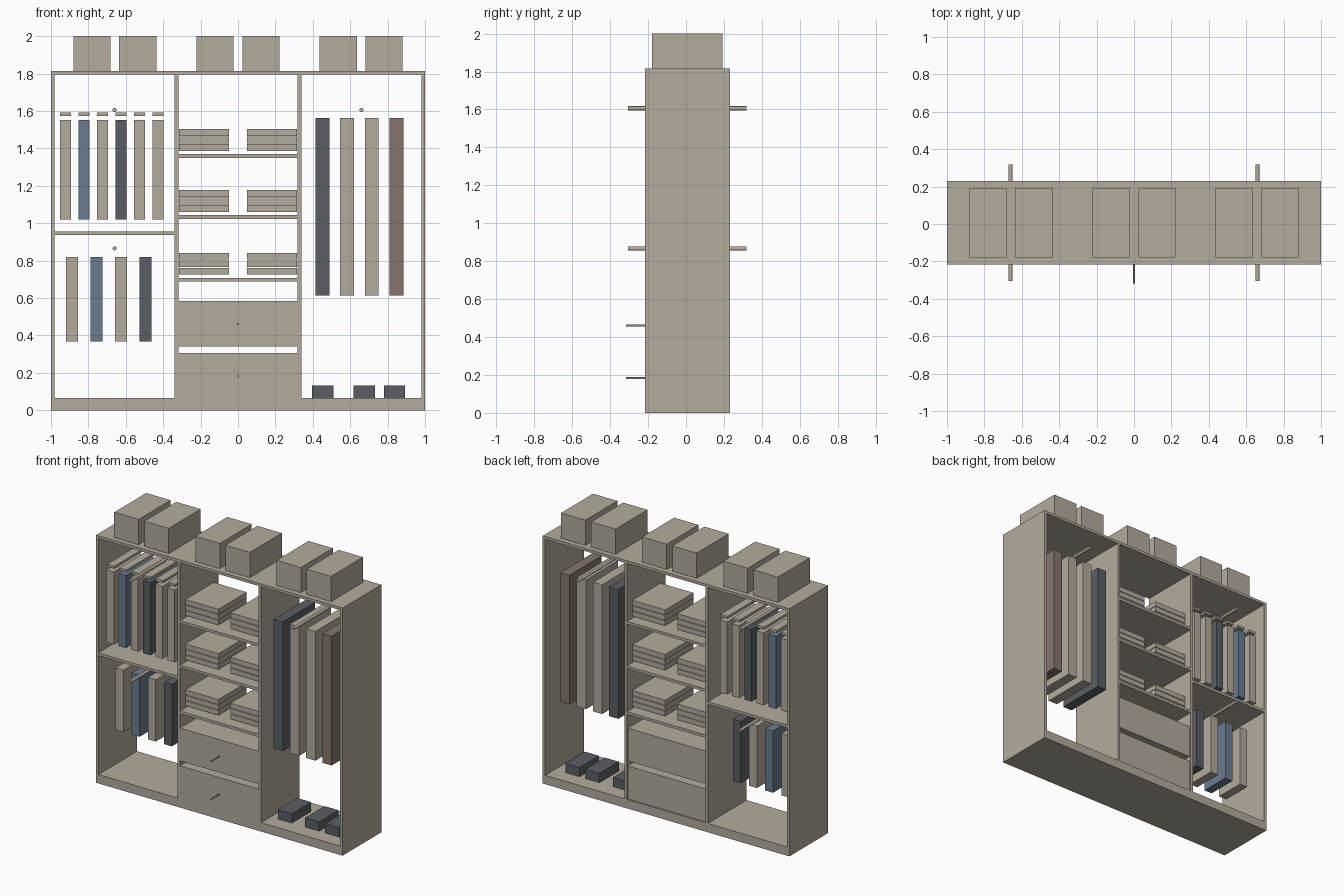
import bpy
import math

cube = bpy.data.objects.get("Cube")
if cube:
    bpy.data.objects.remove(cube, do_unlink=True)

MID = 0.007            # depth centre of the carcass
HALF = 0.224           # half depth of the carcass
FRONT = MID - HALF
FLOOR, TOP, PANEL = 0.065, 1.815, 0.02
INNER = 0.318          # inner face of the dividers


def material(name, colour):
    mat = bpy.data.materials.new(name)
    mat.use_nodes = True
    rgba = (*colour, 1)
    mat.diffuse_color = rgba
    mat.node_tree.nodes["Principled BSDF"].inputs["Base Color"].default_value = rgba
    return mat


BEIGE = material("beige", (0.456, 0.407, 0.337))
BLUE = material("slate blue", (0.144, 0.202, 0.279))
DARK = material("charcoal", (0.102, 0.114, 0.127))
BROWN = material("brown", (0.235, 0.181, 0.153))


def box(name, x, z, half_depth=HALF, mat=BEIGE, y=None):
    """Block from x and z ranges, centred in depth unless y is given."""
    y = y or (MID - half_depth, MID + half_depth)
    bpy.ops.mesh.primitive_cube_add(size=1, location=[sum(r) / 2 for r in (x, y, z)])
    ob = bpy.context.object
    ob.name = name
    ob.scale = [r[1] - r[0] for r in (x, y, z)]
    bpy.ops.object.transform_apply(location=False, rotation=False, scale=True)
    ob.data.materials.append(mat)
    return ob


def rod(name, x, z, radius, y0, y1):
    """Round bar running front to back."""
    bpy.ops.mesh.primitive_cylinder_add(
        vertices=16, radius=radius, depth=y1 - y0,
        location=(x, (y0 + y1) / 2, z), rotation=(math.pi / 2, 0, 0))
    ob = bpy.context.object
    ob.name = name
    ob.data.materials.append(BEIGE)
    bpy.ops.object.shade_smooth_by_angle()


def row(name, start, step, width, z, half_depth, mats):
    """Evenly spaced blocks along x, one for each material."""
    for i, mat in enumerate(mats):
        x = start + i * step
        box(f"{name}_{i + 1}", (x, x + width), z, half_depth, mat)


# Carcass
box("base", (-1 + PANEL, 1 - PANEL), (0, FLOOR))
box("top_panel", (-1 + PANEL, 1 - PANEL), (TOP - PANEL, TOP))
for side, s in (("left", 1), ("right", -1)):
    box(f"{side}_side_panel", sorted((s, s * (1 - PANEL))), (0, TOP))
    box(f"{side}_divider", sorted((s * INNER, s * (INNER + 0.021))), (FLOOR, TOP - PANEL))
box("right_bay_shelf", (-1 + PANEL, -INNER - 0.021), (0.937, 0.957))

# Centre shelves with folded stacks
for n, z in enumerate((0.708, 1.044, 1.37), 1):
    box(f"centre_shelf_{n}", (-INNER, INNER), (z - PANEL, z))
    for side, s in (("left", 1), ("right", -1)):
        for k in range(3):
            low = z + 0.017 + k * 0.04
            box(f"folded_{side}_{n}_{k + 1}", sorted((s * 0.049, s * 0.316)),
                (low, low + 0.036), 0.164)

# Drawers and pull handles
for n, z in enumerate((FLOOR, 0.342), 1):
    box(f"drawer_{n}", (-INNER, INNER), (z, z + 0.241), y=(FRONT, MID + HALF - 0.012))
    rod(f"drawer_handle_{n}", 0, z + 0.118, 0.005, MID - 0.324, FRONT + 0.01)

# Hanging rods
for name, x, z in (("upper_right_rod", -0.66, 1.606), ("lower_right_rod", -0.66, 0.866),
                   ("left_rod", 0.66, 1.606)):
    rod(name, x, z, 0.011, MID - 0.312, MID + 0.312)

# Hanging clothes
row("shirt", -0.952, 0.0988, 0.059, (1.021, 1.552), 0.17,
    (BEIGE, BLUE, BEIGE, DARK, BEIGE, BEIGE))
row("hanger", -0.952, 0.0988, 0.059, (1.574, 1.592), 0.165, [BEIGE] * 6)
row("trousers", -0.92, 0.131, 0.064, (0.367, 0.82), 0.112, (BEIGE, BLUE, BEIGE, DARK))
row("coat", 0.414, 0.132, 0.074, (0.615, 1.562), 0.185, (DARK, BEIGE, BEIGE, BROWN))

# Shoes on the base
for n, x in enumerate((0.396, 0.618, 0.78), 1):
    box(f"shoes_{n}", (x, x + 0.114), (FLOOR, 0.133), 0.112, DARK)

# Storage boxes on top
for n, centre in enumerate((-0.658, 0, 0.658), 1):
    for side, s in (("left", 1), ("right", -1)):
        x = centre + s * 0.122
        box(f"storage_box_{n}_{side}", (x - 0.099, x + 0.099), (TOP, 2.0), 0.185)
